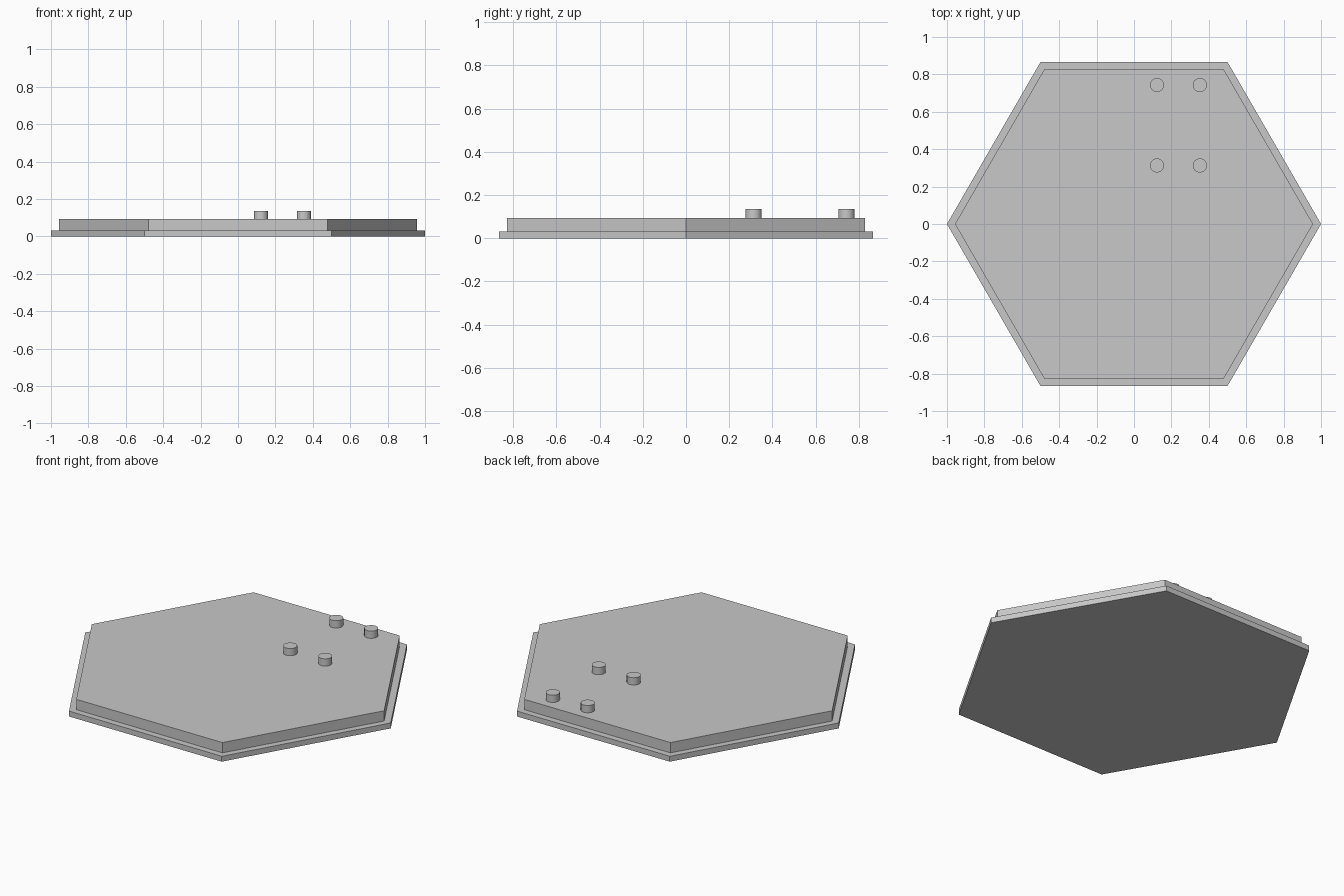
import bpy
import math

cube = bpy.data.objects.get("Cube")
if cube:
    bpy.data.objects.remove(cube, do_unlink=True)

# Single flat colour
GREY = (0.58, 0.58, 0.58, 1.0)
grey = bpy.data.materials.new("light_grey")
grey.use_nodes = True
grey.diffuse_color = GREY
grey.node_tree.nodes["Principled BSDF"].inputs["Base Color"].default_value = GREY


def prism(name, sides, radius, bottom, top, x=0, y=0, turn=0, smooth=False):
    """Upright prism between two heights."""
    bpy.ops.mesh.primitive_cylinder_add(
        vertices=sides, radius=radius, depth=top - bottom,
        location=(x, y, (bottom + top) / 2), rotation=(0, 0, turn))
    part = bpy.context.object
    part.name = name
    part.data.materials.append(grey)
    if smooth:
        bpy.ops.object.shade_smooth_by_angle(angle=math.radians(30))
    return part


BASE_TOP, SLAB_TOP, PEG_TOP = 0.032, 0.093, 0.136

# Stepped hexagonal tile with corners on the x axis
prism("base_plate", 6, 1.0, 0, BASE_TOP, turn=math.pi / 6)
prism("upper_slab", 6, 0.957, BASE_TOP, SLAB_TOP, turn=math.pi / 6)

# Four round pegs
for row, y in (("front", 0.313), ("back", 0.743)):
    for side, x in (("right", 0.123), ("left", 0.352)):
        prism(f"{row}_{side}_peg", 32, 0.0375, SLAB_TOP, PEG_TOP, x, y, smooth=True)
